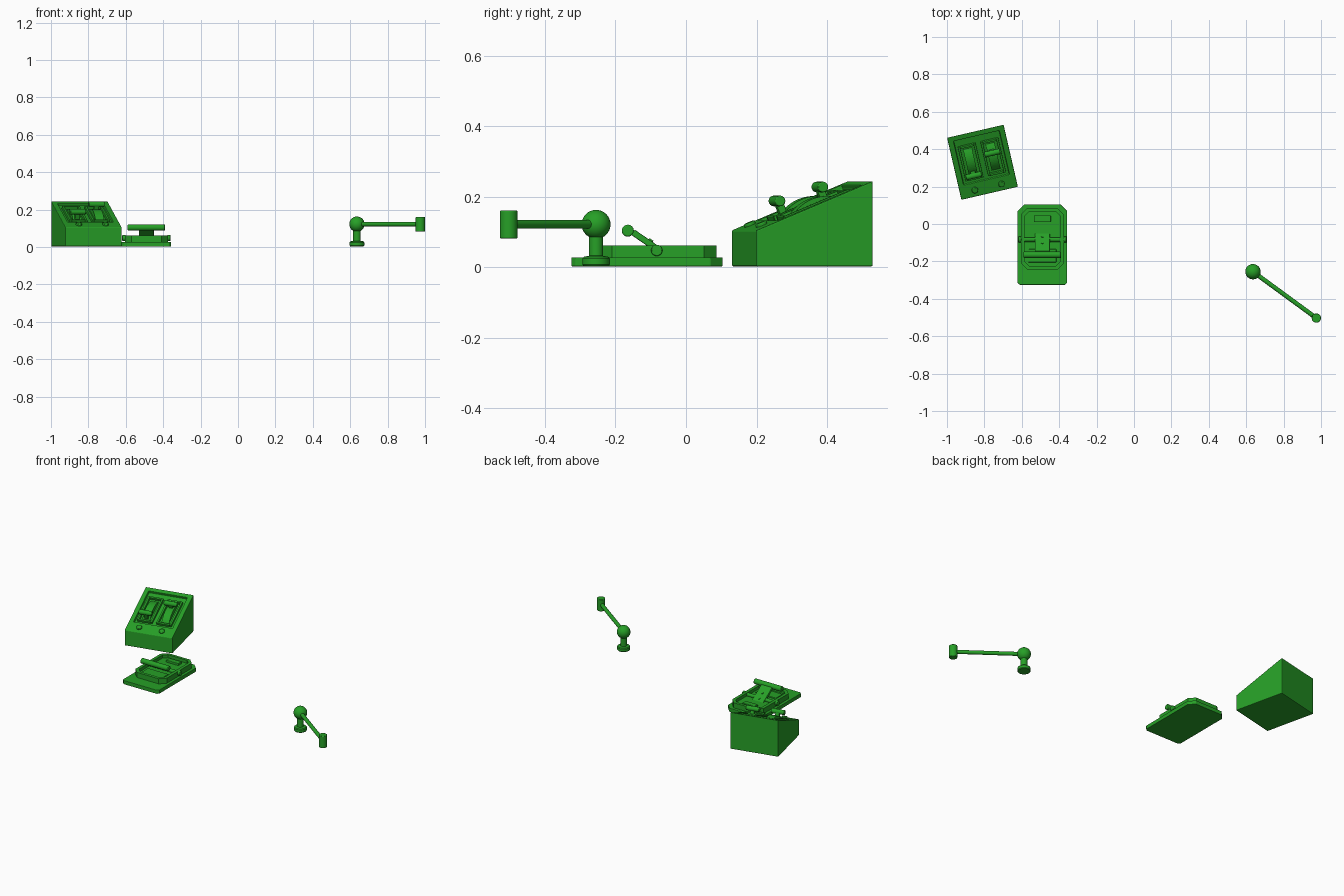
import bpy, bmesh
from math import sin, cos, pi, radians, atan2, hypot, asin
from mathutils import Matrix, Vector

if "Cube" in bpy.data.objects:
    bpy.data.objects.remove(bpy.data.objects["Cube"])

GREEN = bpy.data.materials.new("green")
GREEN.diffuse_color = (0.02, 0.35, 0.02, 1)
GREEN.use_nodes = True
GREEN.node_tree.nodes["Principled BSDF"].inputs["Base Color"].default_value = GREEN.diffuse_color


def finish(name, bm, matrix=Matrix(), bevel=0.0, smooth=False):
    bmesh.ops.recalc_face_normals(bm, faces=bm.faces)
    me = bpy.data.meshes.new(name)
    bm.to_mesh(me)
    bm.free()
    ob = bpy.data.objects.new(name, me)
    bpy.context.collection.objects.link(ob)
    me.materials.append(GREEN)
    ob.matrix_world = matrix
    if bevel:
        m = ob.modifiers.new("bevel", 'BEVEL')
        m.width, m.segments = bevel, 2
    if smooth:
        bpy.ops.object.select_all(action='DESELECT')
        ob.select_set(True)
        bpy.context.view_layer.objects.active = ob
        bpy.ops.object.shade_smooth_by_angle(angle=radians(35))
    return ob


def box(name, centre, size, matrix=Matrix(), bevel=0.0):
    bm = bmesh.new()
    bmesh.ops.create_cube(bm, size=1)
    bmesh.ops.transform(bm, matrix=Matrix.Translation(centre) @ Matrix.Diagonal((*size, 1)), verts=bm.verts)
    return finish(name, bm, matrix, bevel)


def prism(name, points, vec, matrix=Matrix(), bevel=0.0):
    bm = bmesh.new()
    face = bm.faces.new([bm.verts.new(p) for p in points])
    new = bmesh.ops.extrude_face_region(bm, geom=[face])["geom"]
    bmesh.ops.translate(bm, vec=vec, verts=[v for v in new if isinstance(v, bmesh.types.BMVert)])
    return finish(name, bm, matrix, bevel)


def rod(name, a, b, r, matrix=Matrix(), bevel=0.0):
    a, b = Vector(a), Vector(b)
    bm = bmesh.new()
    bmesh.ops.create_cone(bm, cap_ends=True, segments=32, radius1=r, radius2=r, depth=(b - a).length)
    turn = (b - a).to_track_quat('Z', 'Y').to_matrix().to_4x4()
    bmesh.ops.transform(bm, matrix=Matrix.Translation((a + b) / 2) @ turn, verts=bm.verts)
    return finish(name, bm, matrix, bevel, True)


def lathe(name, profile, centre):
    bm = bmesh.new()
    vs = [bm.verts.new((r, 0, z)) for r, z in profile]
    edges = [bm.edges.new(p) for p in zip(vs, vs[1:])]
    bmesh.ops.spin(bm, geom=vs + edges, axis=(0, 0, 1), cent=(0, 0, 0), angle=2 * pi, steps=32)
    bmesh.ops.remove_doubles(bm, verts=bm.verts, dist=1e-5)
    return finish(name, bm, Matrix.Translation(centre), smooth=True)


def cut(target, cutter):
    m = target.modifiers.new("cut", 'BOOLEAN')
    m.operation, m.solver, m.object = 'DIFFERENCE', 'EXACT', cutter
    bpy.context.view_layer.update()
    bpy.context.view_layer.objects.active = target
    bpy.ops.object.modifier_apply(modifier="cut")
    bpy.data.objects.remove(cutter)


def octagon(x, y0, y1, front, back, z):
    right = [(x - front, y0), (x, y0 + front), (x, y1 - back), (x - back, y1)]
    return [(px, py, z) for px, py in right + [(-px, py) for px, py in reversed(right)]]


# --- Console: wedge housing turned on the floor ---
console = Matrix.Translation((-0.81, 0.33, 0)) @ Matrix.Rotation(radians(13), 4, 'Z')
tilt = atan2(0.14, 0.34)
slope = console @ Matrix.Translation((0, 0, 0.175)) @ Matrix.Rotation(tilt, 4, 'X')
wedge = [(-0.155, -0.17, 0.003), (-0.155, 0.17, 0.003), (-0.155, 0.17, 0.245), (-0.155, -0.17, 0.105)]
housing = prism("console_housing", wedge, (0.31, 0, 0), console)
cut(housing, box("panel_cutter", (0, 0.025, 0.01), (0.25, 0.26, 0.05), slope))
b = housing.modifiers.new("bevel", 'BEVEL')
b.width, b.segments = 0.004, 2

# Two slots, each with frame, curved track and T-handle
R, TOP, LOW = 0.12, 0.014, -0.014
for side, handle_y in ((-1, -0.05), (1, 0.054)):
    cx, cy = side * 0.062, 0.014
    tag = "left" if side < 0 else "right"
    for s in (-1, 1):
        box(tag + "_slot_side", (cx + s * 0.043, cy, -0.007), (0.012, 0.2, 0.018), slope, 0.002)
        box(tag + "_slot_end", (cx, cy + s * 0.095, -0.007), (0.074, 0.012, 0.018), slope, 0.002)
    half = asin(hypot(R, 0) and ((R * R - (R + LOW - TOP) ** 2) ** 0.5) / R)
    arc = [(cx - 0.024, cy + R * sin(t), TOP - R + R * cos(t))
           for t in [half * (i / 8 - 1) for i in range(17)]]
    prism(tag + "_track", arc, (0.048, 0, 0), slope)
    box(tag + "_lever_stem", (cx, handle_y * 0.95, 0.012), (0.026, 0.022, 0.046), slope, 0.003)
    rod(tag + "_lever_handle", (cx - 0.043, handle_y, 0.035), (cx + 0.043, handle_y, 0.035), 0.015, slope, 0.003)
    rod(tag + "_button", (side * 0.073, -0.146, -0.01), (side * 0.073, -0.146, 0.009), 0.017, slope, 0.003)

# --- Pedal: stepped octagonal base with hollow top ---
pad = Matrix.Translation((-0.49, 0, 0))
prism("pedal_base", octagon(0.133, -0.325, 0.104, 0.012, 0.035, 0.003), (0, 0, 0.025), pad, 0.002)
body = prism("pedal_body", octagon(0.115, -0.245, 0.086, 0.035, 0.035, 0.02), (0, 0, 0.042), pad)
cut(body, prism("recess_cutter", octagon(0.095, -0.225, 0.068, 0.025, 0.025, 0.042), (0, 0, 0.1), pad))
box("rear_plate", (0, 0.028, 0.045), (0.09, 0.035, 0.022), pad, 0.003)
box("front_plate", (0, -0.17, 0.044), (0.15, 0.07, 0.012), pad, 0.003)

# Pivot axle with end caps, tilted arm and roller
rod("pivot_axle", (-0.125, -0.083, 0.048), (0.125, -0.083, 0.048), 0.012, pad)
for s in (-1, 1):
    rod("axle_cap", (s * 0.112, -0.083, 0.048), (s * 0.129, -0.083, 0.048), 0.016, pad, 0.003)
arm = pad @ Matrix.Translation((0, -0.093, 0.06)) @ Matrix.Rotation(-atan2(0.055, 0.08), 4, 'X')
box("pedal_arm", (0, 0, 0), (0.08, 0.14, 0.018), arm, 0.003)
for y in (-0.015, 0.025):
    rod("arm_rivet", (0, y, 0.005), (0, y, 0.013), 0.007, arm)
rod("pedal_roller", (-0.1, -0.165, 0.104), (0.1, -0.165, 0.104), 0.017, pad, 0.004)

# --- Joint lever: foot, neck and ball as one turned profile ---
foot = (0.636, -0.255, 0)
lathe("joint_foot", [(0, 0.004), (0.036, 0.004), (0.039, 0.008), (0.039, 0.025), (0.035, 0.03),
                     (0.02, 0.033), (0.02, 0.1), (0, 0.1)], foot)
ball = [(0.041 * sin(pi * i / 16), 0.122 - 0.041 * cos(pi * i / 16)) for i in range(17)]
lathe("joint_ball", ball, foot)
rod("joint_rod", (0.636, -0.255, 0.122), (0.975, -0.503, 0.122), 0.012)
rod("joint_grip", (0.975, -0.503, 0.082), (0.975, -0.503, 0.161), 0.025, bevel=0.003)
